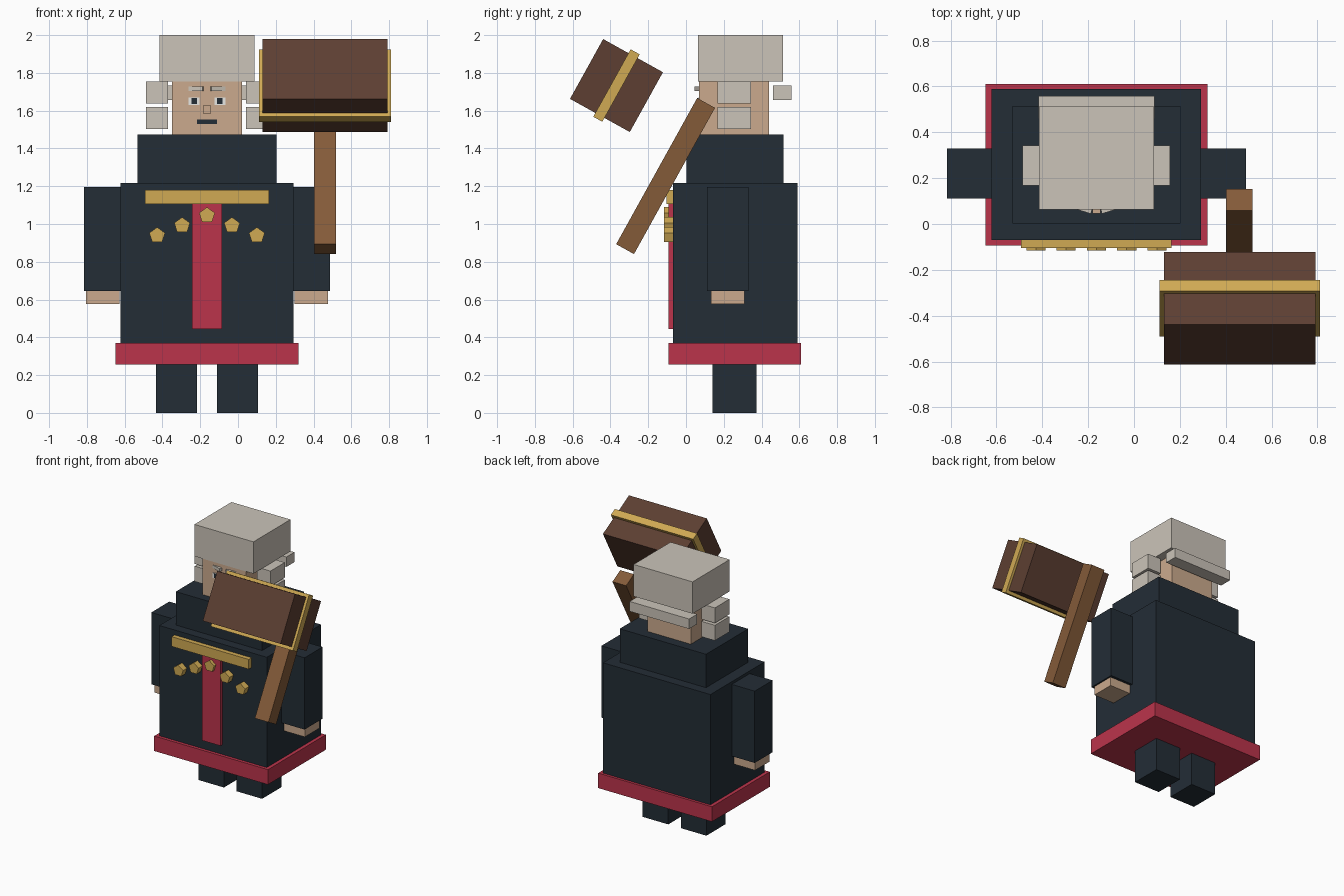
import bpy, math
from mathutils import Matrix, Vector

if "Cube" in bpy.data.objects:
    bpy.data.objects.remove(bpy.data.objects["Cube"])


def material(name, rgb):
    """Flat material from 0-255 sRGB values."""
    def lin(c):
        c /= 255
        return c / 12.92 if c <= 0.04045 else ((c + 0.055) / 1.055) ** 2.4
    m = bpy.data.materials.new(name)
    m.diffuse_color = (*[lin(c) for c in rgb], 1)
    m.use_nodes = True
    m.node_tree.nodes["Principled BSDF"].inputs["Base Color"].default_value = m.diffuse_color
    return m


NAVY = material("navy cloth", (35, 45, 54))
RED = material("red trim", (187, 52, 75))
SKIN = material("skin", (203, 170, 141))
HAIR = material("grey hair", (203, 196, 185))
GOLD = material("gold", (208, 170, 84))
WOOD = material("handle wood", (132, 91, 57))
DARK_WOOD = material("dark wood", (93, 63, 50))
WHITE = material("eye white", (235, 235, 232))

CX = -0.164  # centre line of the figure


def box(name, x, y, z, mat, matrix=None):
    """Box from (min, max) pairs, optionally moved by a matrix."""
    verts = [(a, b, c) for a in x for b in y for c in z]
    faces = [(0, 1, 3, 2), (4, 6, 7, 5), (0, 4, 5, 1), (2, 3, 7, 6), (0, 2, 6, 4), (1, 5, 7, 3)]
    me = bpy.data.meshes.new(name)
    me.from_pydata(verts, [], faces)
    if matrix:
        me.transform(matrix)
    me.materials.append(mat)
    ob = bpy.data.objects.new(name, me)
    bpy.context.collection.objects.link(ob)
    return ob


def centred(name, half_width, y, z, mat):
    return box(name, (CX - half_width, CX + half_width), y, z, mat)


def pair(name, inner, outer, y, z, mat):
    """Mirrored boxes, inner/outer measured from the centre line."""
    box("left_" + name, (CX + inner, CX + outer), y, z, mat)
    box("right_" + name, (CX - outer, CX - inner), y, z, mat)


# Body
pair("leg", 0.054, 0.271, (0.14, 0.373), (0, 0.26), NAVY)
centred("robe_hem", 0.484, (-0.093, 0.61), (0.255, 0.37), RED)
centred("robe", 0.457, (-0.069, 0.59), (0.37, 1.218), NAVY)
centred("shoulder_cape", 0.367, (0.003, 0.515), (1.21, 1.475), NAVY)
pair("sleeve", 0.44, 0.652, (0.112, 0.33), (0.645, 1.197), NAVY)
pair("hand", 0.463, 0.64, (0.132, 0.31), (0.577, 0.65), SKIN)

# Chest decoration
centred("front_sash", 0.079, (-0.093, -0.065), (0.445, 1.11), RED)
centred("chest_bar", 0.328, (-0.104, -0.065), (1.105, 1.18), GOLD)
for i in range(-2, 3):
    bpy.ops.mesh.primitive_cylinder_add(
        vertices=5, radius=0.044, depth=0.049,
        location=(CX + i * 0.132, -0.092, 1.045 - 0.053 * abs(i)),
        rotation=(math.pi / 2, 0, 0))
    medal = bpy.context.object
    medal.name = "medal"
    medal.data.materials.append(GOLD)

# Head and hair
centred("head", 0.185, (0.07, 0.44), (1.47, 1.76), SKIN)
centred("hair_top", 0.251, (0.063, 0.513), (1.755, 2.0), HAIR)
pair("upper_curl", 0.206, 0.322, (0.168, 0.343), (1.637, 1.754), HAIR)
pair("lower_curl", 0.206, 0.322, (0.168, 0.343), (1.502, 1.62), HAIR)
centred("back_curl", 0.253, (0.46, 0.558), (1.656, 1.732), HAIR)

# Face
pair("eye", 0.04, 0.097, (0.065, 0.071), (1.63, 1.669), WHITE)
pair("pupil", 0.052, 0.082, (0.062, 0.066), (1.634, 1.666), NAVY)
centred("nose", 0.018, (0.046, 0.075), (1.582, 1.63), SKIN)
centred("mouth", 0.052, (0.065, 0.071), (1.53, 1.553), NAVY)
for side, sign in (("left", 1), ("right", -1)):  # brows jut out at the inner end
    turn = Matrix.Translation((CX + sign * 0.06, 0.062, 1.715)) @ Matrix.Rotation(sign * 0.3, 4, 'Z')
    box(side + "_brow", (-0.039, 0.039), (-0.006, 0.014), (-0.012, 0.012), HAIR, turn)

# Mallet, tipped back about the x axis
tilt = Matrix.Rotation(math.radians(-29), 4, 'X')
handle = Matrix.Translation((0.46, -0.108, 1.254)) @ tilt
block = Matrix.Translation((0.461, -0.368, 1.733)) @ tilt
box("mallet_handle", (-0.058, 0.058), (-0.054, 0.054), (-0.4425, 0.4425), WOOD, handle)
box("mallet_head", (-0.331, 0.331), (-0.181, 0.181), (-0.181, 0.181), DARK_WOOD, block)
box("mallet_band", (-0.35, 0.35), (-0.0275, 0.0275), (-0.204, 0.204), GOLD, block)
